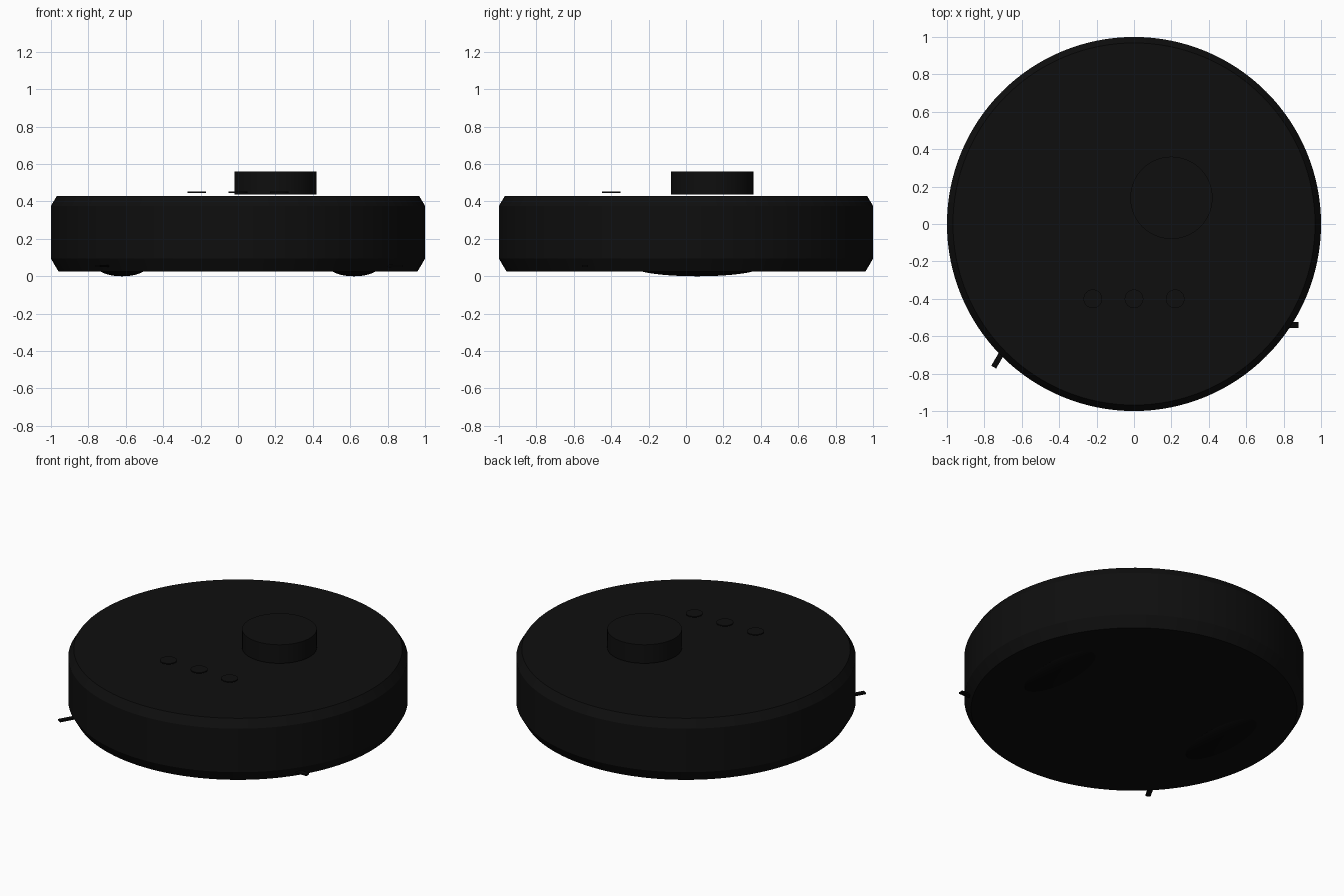
import bpy, bmesh, math
from mathutils import Matrix, Vector

cube = bpy.data.objects.get("Cube")
if cube:
    bpy.data.objects.remove(cube, do_unlink=True)


def make_material(name, value):
    mat = bpy.data.materials.new(name)
    mat.use_nodes = True
    color = (value, value, value, 1.0)
    mat.diffuse_color = color
    mat.node_tree.nodes["Principled BSDF"].inputs["Base Color"].default_value = color
    return mat


SHELL = make_material("shell black", 0.0045)
RUBBER = make_material("rubber black", 0.002)


def finish(name, bm, mat, location=(0, 0, 0)):
    """Turn a bmesh into a smooth-shaded object with sharp edges kept."""
    bmesh.ops.recalc_face_normals(bm, faces=bm.faces)
    mesh = bpy.data.meshes.new(name)
    bm.to_mesh(mesh)
    bm.free()
    mesh.materials.append(mat)
    obj = bpy.data.objects.new(name, mesh)
    obj.location = location
    bpy.context.collection.objects.link(obj)
    bpy.ops.object.select_all(action='DESELECT')
    obj.select_set(True)
    bpy.context.view_layer.objects.active = obj
    bpy.ops.object.shade_smooth_by_angle(angle=math.radians(25))
    return obj


def lathe(name, profile, mat, location=(0, 0, 0), sides=64):
    """Revolve (radius, height) points around z and cap both ends."""
    bm = bmesh.new()
    rings = []
    for r, z in profile:
        rings.append([bm.verts.new((r * math.cos(a), r * math.sin(a), z))
                      for a in (2 * math.pi * i / sides for i in range(sides))])
    for low, high in zip(rings, rings[1:]):
        for i in range(sides):
            j = (i + 1) % sides
            bm.faces.new((low[i], low[j], high[j], high[i]))
    bm.faces.new(rings[0][::-1])
    bm.faces.new(rings[-1])
    return finish(name, bm, mat, location)


# Round body with chamfered rims
lathe("body", [(0.96, 0.026), (1.0, 0.094), (1.0, 0.377), (0.968, 0.43)],
      SHELL, sides=128)

# Raised sensor turret, hovering just above the lid
lathe("sensor_turret", [(0.22, 0.438), (0.22, 0.559)], SHELL, (0.2, 0.14, 0))

# Row of three thin buttons
for i, x in enumerate((-0.22, 0.0, 0.22)):
    lathe(f"button_{i + 1}", [(0.05, 0.446), (0.05, 0.452)], SHELL,
          (x, -0.4, 0), sides=32)

for side, sx in (("left", 1), ("right", -1)):
    # Flattened drive wheel bulging out of the underside
    bm = bmesh.new()
    bmesh.ops.create_uvsphere(bm, u_segments=48, v_segments=24, radius=1.0)
    bmesh.ops.scale(bm, vec=(0.13, 0.34, 0.05), verts=bm.verts)
    finish(f"{side}_wheel", bm, RUBBER, (0.62 * sx, 0.06, 0.05))

    # Side brush: three bristle arms around a hub
    bm = bmesh.new()
    for k in range(3):
        m = (Matrix.Rotation(math.radians(120 * k), 4, 'Z')
             @ Matrix.Translation(Vector((0.13, 0, 0)))
             @ Matrix.Diagonal((0.26, 0.03, 0.01, 1)))
        bmesh.ops.create_cube(bm, size=1.0, matrix=m)
    finish(f"{side}_brush_arms", bm, RUBBER, (0.62 * sx, -0.54, 0.055))
    lathe(f"{side}_brush_hub", [(0.05, 0.04), (0.05, 0.07)], RUBBER,
          (0.62 * sx, -0.54, 0), sides=24)
